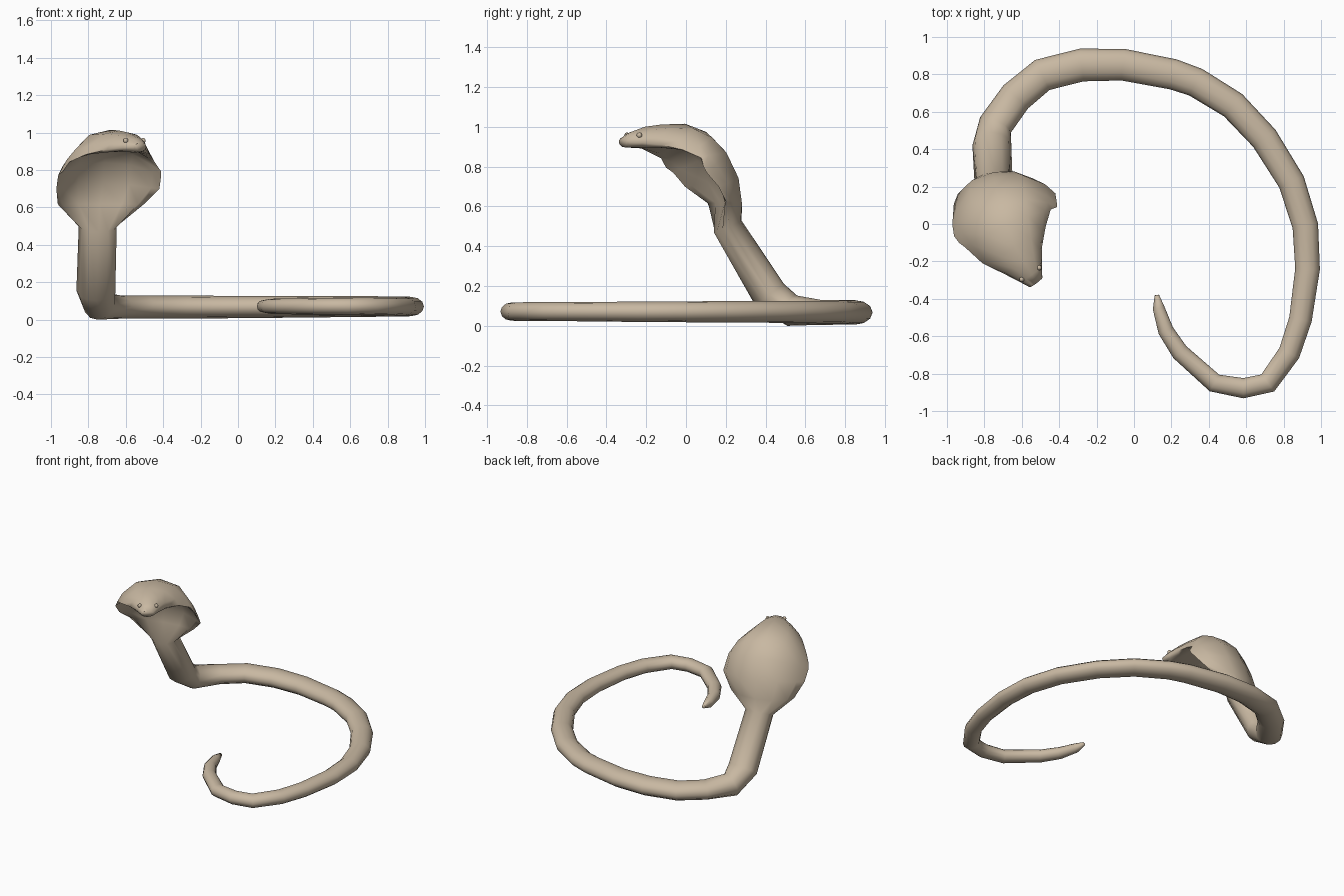
import bpy, bmesh, math
from mathutils import Vector

UP = Vector((0, 0, 1))
SIDES = 12

# Ground coil, tail to neck: x, y, z, radius
coil = [
    (0.122, -0.38, 0.088, 0.012), (0.132, -0.45, 0.083, 0.032),
    (0.170, -0.57, 0.083, 0.042), (0.245, -0.685, 0.083, 0.047),
    (0.430, -0.85, 0.083, 0.051), (0.585, -0.878, 0.083, 0.054),
    (0.715, -0.85, 0.083, 0.057), (0.830, -0.69, 0.083, 0.059),
    (0.890, -0.51, 0.083, 0.061), (0.928, -0.24, 0.082, 0.066),
    (0.916, -0.01, 0.082, 0.069), (0.842, 0.225, 0.082, 0.072),
    (0.697, 0.458, 0.082, 0.075), (0.530, 0.635, 0.081, 0.077),
    (0.330, 0.758, 0.080, 0.079), (0.210, 0.800, 0.080, 0.082),
    (-0.060, 0.852, 0.079, 0.085), (-0.280, 0.850, 0.079, 0.088),
    (-0.490, 0.797, 0.079, 0.089), (-0.632, 0.680, 0.079, 0.090),
    (-0.740, 0.530, 0.088, 0.092),
]
# Raised neck, hood, head: x, y, z, half width, half depth, curl, yaw
raised = [
    (-0.760, 0.42, 0.168, 0.104, 0.090, 0.00, 0),
    (-0.750, 0.21, 0.510, 0.102, 0.076, 0.00, 5),
    (-0.748, 0.225, 0.63, 0.235, 0.050, 0.07, 12),
    (-0.735, 0.208, 0.75, 0.288, 0.044, 0.14, 17),
    (-0.728, 0.155, 0.875, 0.288, 0.042, 0.17, 17),
    (-0.705, 0.08, 0.950, 0.278, 0.042, 0.17, 20),
    (-0.680, -0.01, 0.983, 0.250, 0.044, 0.13, 24),
    (-0.637, -0.12, 0.975, 0.195, 0.048, 0.08, 30),
    (-0.592, -0.20, 0.960, 0.125, 0.052, 0.04, 34),
    (-0.552, -0.265, 0.946, 0.076, 0.042, 0.015, 36),
    (-0.525, -0.312, 0.932, 0.043, 0.025, 0.00, 36),
]
stations = [(Vector(c[:3]), c[3], min(c[3], 0.02 + 0.47 * c[3]) if c[0] > -0.7 else 0.08, 0, None)
            for c in coil]
stations += [(Vector(r[:3]), r[3], r[4], r[5], math.radians(r[6])) for r in raised]

skin = bpy.data.materials.new("tan_skin")
skin.diffuse_color = (0.58, 0.48, 0.36, 1)

# Snake body: one loft from tail tip to snout, hood rims curl forward
bm = bmesh.new()
rings = []
for i, (c, w, h, curl, yaw) in enumerate(stations):
    t = (stations[min(i + 1, len(stations) - 1)][0] - stations[max(i - 1, 0)][0]).normalized()
    if yaw is None:
        side = t.cross(UP).normalized()
    else:
        side = Vector((-math.cos(yaw), -math.sin(yaw), 0))
    back = side.cross(t).normalized()
    ring = []
    for k in range(SIDES):
        a = 2 * math.pi * k / SIDES
        p = c + side * (w * math.cos(a)) + back * (h * math.sin(a) - curl * abs(math.cos(a)) ** 2.6)
        ring.append(bm.verts.new(p))
    rings.append(ring)
for r0, r1 in zip(rings, rings[1:]):
    for k in range(SIDES):
        n = (k + 1) % SIDES
        bm.faces.new((r0[k], r0[n], r1[n], r1[k]))
bm.faces.new(rings[0])
bm.faces.new(rings[-1])
bmesh.ops.recalc_face_normals(bm, faces=bm.faces)
mesh = bpy.data.meshes.new("snake_body")
bm.to_mesh(mesh)
bm.free()
body = bpy.data.objects.new("snake_body", mesh)
bpy.context.collection.objects.link(body)
low = min(v.co.z for v in mesh.vertices)
for v in mesh.vertices:
    v.co.z -= low
mesh.materials.append(skin)
bpy.context.view_layer.objects.active = body
body.select_set(True)
bpy.ops.object.shade_smooth_by_angle(angle=math.radians(75))

# Eyes
for name, loc in (("left_eye", (-0.600, -0.296, 0.957)), ("right_eye", (-0.507, -0.234, 0.957))):
    bpy.ops.mesh.primitive_uv_sphere_add(segments=10, ring_count=8, radius=0.014, location=loc)
    eye = bpy.context.object
    eye.name = name
    eye.data.materials.append(skin)
    bpy.ops.object.shade_smooth()
